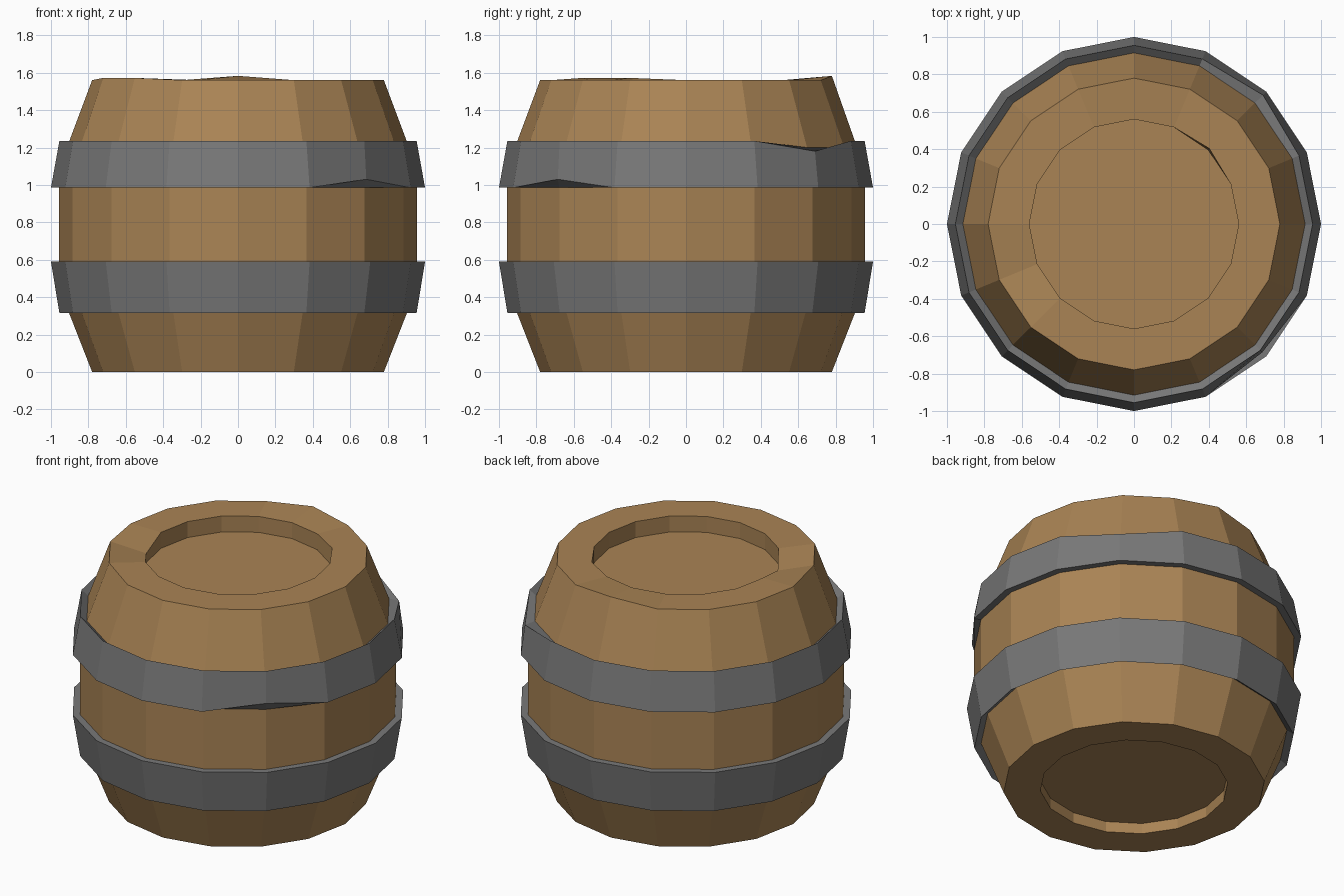
import bpy, bmesh
from math import cos, sin, tau

if "Cube" in bpy.data.objects:
    bpy.data.objects.remove(bpy.data.objects["Cube"])

SIDES = 16


def material(name, color):
    m = bpy.data.materials.new(name)
    m.diffuse_color = color
    m.use_nodes = True
    m.node_tree.nodes["Principled BSDF"].inputs["Base Color"].default_value = m.diffuse_color
    return m


wood = material("wood", (0.40, 0.23, 0.09, 1))
iron = material("iron", (0.19, 0.19, 0.19, 1))


def lathe(name, profile, mat, cap_start=False, cap_end=False, dents={}):
    """Revolve (radius, z) points; dents maps (point, side) to (dr, dz)."""
    bm = bmesh.new()
    rings = []
    for p, (r, z) in enumerate(profile):
        ring = []
        for s in range(SIDES):
            dr, dz = dents.get((p, s), (0, 0))
            a = tau * s / SIDES
            ring.append(bm.verts.new(((r + dr) * cos(a), (r + dr) * sin(a), z + dz)))
        rings.append(ring)
    for low, high in zip(rings, rings[1:]):
        for s in range(SIDES):
            t = (s + 1) % SIDES
            bm.faces.new((low[s], low[t], high[t], high[s]))
    if cap_start:
        bm.faces.new(rings[0][::-1])
    if cap_end:
        bm.faces.new(rings[-1])
    me = bpy.data.meshes.new(name)
    bm.to_mesh(me)
    bm.free()
    me.materials.append(mat)
    ob = bpy.data.objects.new(name, me)
    bpy.context.collection.objects.link(ob)
    return ob


# Staves below, between and above the hoops, with recessed ends
lathe("lower_staves", [(0.56, 0.07), (0.56, 0), (0.78, 0), (0.915, 0.345)],
      wood, cap_start=True)
lathe("middle_staves", [(0.957, 0.59), (0.957, 0.985)], wood)
lathe("upper_staves", [(0.915, 1.20), (0.78, 1.56), (0.56, 1.56), (0.56, 1.455)],
      wood, cap_end=True,
      dents={(1, 4): (0, 0.023), (1, 9): (0, 0.012), (1, 10): (0, 0.012),
             (2, 9): (0, -0.045), (2, 2): (0.01, 0)})

# Iron hoops, widest towards the middle, with a few dents
lathe("lower_hoop", [(0.915, 0.345), (0.955, 0.315), (1.0, 0.59), (0.957, 0.59)], iron)
lathe("upper_hoop", [(0.957, 0.985), (1.0, 0.985), (0.955, 1.235), (0.915, 1.20)], iron,
      dents={(1, 14): (-0.03, 0.045), (2, 2): (0.02, -0.055)})
